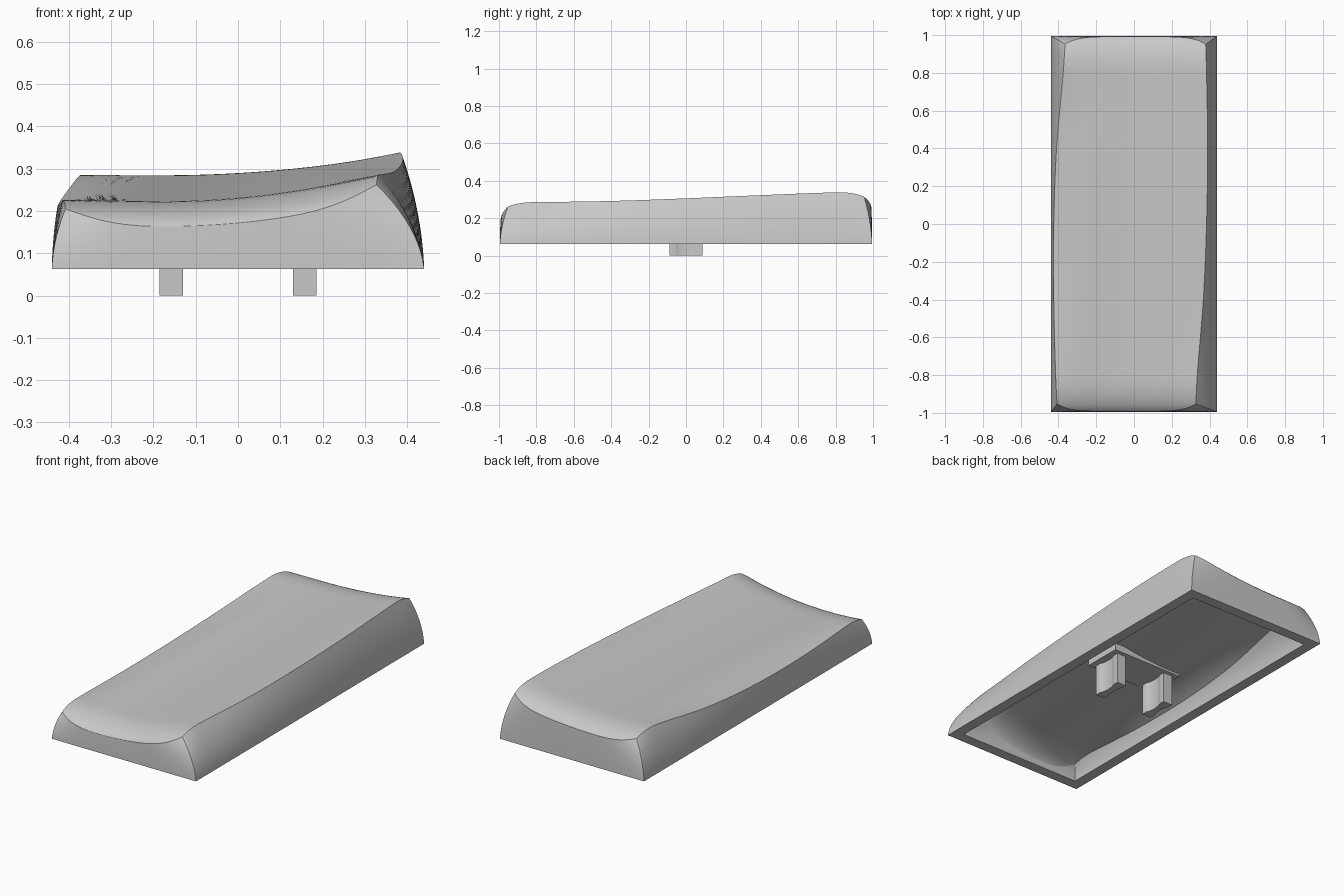
import bpy, bmesh, math
from mathutils import Vector

cube = bpy.data.objects.get("Cube")
if cube:
    bpy.data.objects.remove(cube, do_unlink=True)

grey = bpy.data.materials.new("light_grey")
grey.use_nodes = True
colour = (0.58, 0.58, 0.58, 1)
grey.diffuse_color = colour
grey.node_tree.nodes["Principled BSDF"].inputs["Base Color"].default_value = colour

BASE_Z, HALF_X, HALF_Y = 0.063, 0.44, 0.995
NU, NV, SIDE = 28, 56, 10

# Upper edge stations: y, left x, left z, right x, right z
EDGES = [(-1.0, -0.405, 0.23, 0.325, 0.286),
         (-0.8, -0.415, 0.225, 0.335, 0.286),
         (-0.4, -0.425, 0.212, 0.367, 0.292),
         (0.0, -0.425, 0.215, 0.384, 0.306),
         (0.4, -0.41, 0.238, 0.39, 0.323),
         (0.8, -0.375, 0.283, 0.384, 0.338),
         (1.0, -0.362, 0.288, 0.378, 0.338)]


def edge_at(y):
    """Smooth (Catmull-Rom style) blend between edge stations."""
    i = max(k for k in range(len(EDGES) - 1) if EDGES[k][0] <= y or k == 0)
    a, b = EDGES[i], EDGES[i + 1]
    p, n = EDGES[max(i - 1, 0)], EDGES[min(i + 2, len(EDGES) - 1)]
    h = b[0] - a[0]
    t = (y - a[0]) / h
    out = []
    for c in range(1, 5):
        ma = (b[c] - p[c]) / (b[0] - p[0]) * h
        mb = (n[c] - a[c]) / (n[0] - a[0]) * h
        out.append((2*t**3 - 3*t*t + 1) * a[c] + (t**3 - 2*t*t + t) * ma
                   + (3*t*t - 2*t**3) * b[c] + (t**3 - t*t) * mb)
    return out


def top_point(u, v):
    """Tilted dish whose rim rolls over at the sides and ends."""
    y = v * (0.992 - 0.04 * abs(u) ** 6)
    xl, zl, xr, zr = edge_at(y)
    x = xl + (xr - xl) * (u + 1) / 2
    w = (y + 0.8) / 1.6

    def dish(px):
        return 0.223 + 0.06 * w + (0.25 - 0.087 * w) * (px + 0.18) ** 2

    z = dish(x)
    z += (zl - dish(xl)) * max(0, 1 - (x - xl) / 0.2) ** 2
    z += (zr - dish(xr)) * max(0, 1 - (xr - x) / 0.2) ** 2
    t = max(0, (abs(y) - 0.82) / 0.18)
    z -= 0.075 * (1 - math.sqrt(max(0, 1 - t * t)))
    return Vector((x, y, z))


def spread(n):
    """Parameter values from -1 to 1, denser near the ends."""
    return [math.sin(math.pi * (i / n - 0.5)) for i in range(n + 1)]


def skin(bm, wall, roof):
    """Dish plus bulging walls, moved inwards by wall and roof; returns base loop."""
    us, vs = spread(NU), spread(NV)
    grid = []
    for v in vs:
        row = []
        for u in us:
            p = top_point(u, v)
            row.append(bm.verts.new((p.x - u * wall, p.y - v * wall, p.z - roof)))
        grid.append(row)
    for j in range(NV):
        for i in range(NU):
            bm.faces.new((grid[j][i], grid[j][i+1], grid[j+1][i+1], grid[j+1][i]))
    ring = ([(j, 0) for j in range(NV)] + [(NV, i) for i in range(NU)]
            + [(j, NU) for j in range(NV, 0, -1)] + [(0, i) for i in range(NU, 0, -1)])
    loop = [grid[j][i] for j, i in ring]
    tops = [vert.co.copy() for vert in loop]
    feet = [Vector((us[i] * (HALF_X - wall), vs[j] * (HALF_Y - wall), BASE_Z))
            for j, i in ring]
    for k in range(1, SIDE + 1):
        s = k / SIDE
        lower = []
        for a, b in zip(tops, feet):
            p = a.lerp(b, s)
            bulge = 0.8 * s * (1 - s)
            p.x += (b.x - a.x) * bulge
            p.y += (b.y - a.y) * bulge
            lower.append(bm.verts.new(p))
        bridge(bm, loop, lower)
        loop = lower
    return loop


def bridge(bm, a, b):
    for k in range(len(a)):
        n = (k + 1) % len(a)
        bm.faces.new((a[k], a[n], b[n], b[k]))


def finish(name, bm):
    bmesh.ops.recalc_face_normals(bm, faces=bm.faces)
    mesh = bpy.data.meshes.new(name)
    bm.to_mesh(mesh)
    bm.free()
    mesh.materials.append(grey)
    ob = bpy.data.objects.new(name, mesh)
    bpy.context.collection.objects.link(ob)
    bpy.ops.object.select_all(action='DESELECT')
    ob.select_set(True)
    bpy.context.view_layer.objects.active = ob
    bpy.ops.object.shade_smooth_by_angle(angle=math.radians(30))
    return ob


# Hollow cap
bm = bmesh.new()
outer = skin(bm, 0.0, 0.0)
inner = skin(bm, 0.06, 0.07)
bridge(bm, outer, inner)
finish("cap_shell", bm)

# Mounting pad under the roof
bm = bmesh.new()
bmesh.ops.create_cube(bm, size=1)
for vert in bm.verts:
    vert.co = (vert.co.x * 0.44, vert.co.y * 0.22, 0.195 + vert.co.z * 0.04)
finish("mounting_pad", bm)

# Two waisted mounting pegs
for name, cx in (("right_peg", -0.158), ("left_peg", 0.158)):
    side = [(0.028, -0.087), (0.028, -0.055)]
    side += [(0.028 - 0.011 * math.cos(a * math.pi / 12), 0.05 * math.sin(a * math.pi / 12))
             for a in range(-5, 6)]
    side += [(0.028, 0.055), (0.028, 0.087)]
    outline = side + [(-x, -y) for x, y in side]
    bm = bmesh.new()
    face = bm.faces.new([bm.verts.new((cx + x, y, 0)) for x, y in outline])
    result = bmesh.ops.extrude_face_region(bm, geom=[face])
    for item in result["geom"]:
        if isinstance(item, bmesh.types.BMVert):
            item.co.z = 0.19
    finish(name, bm)
